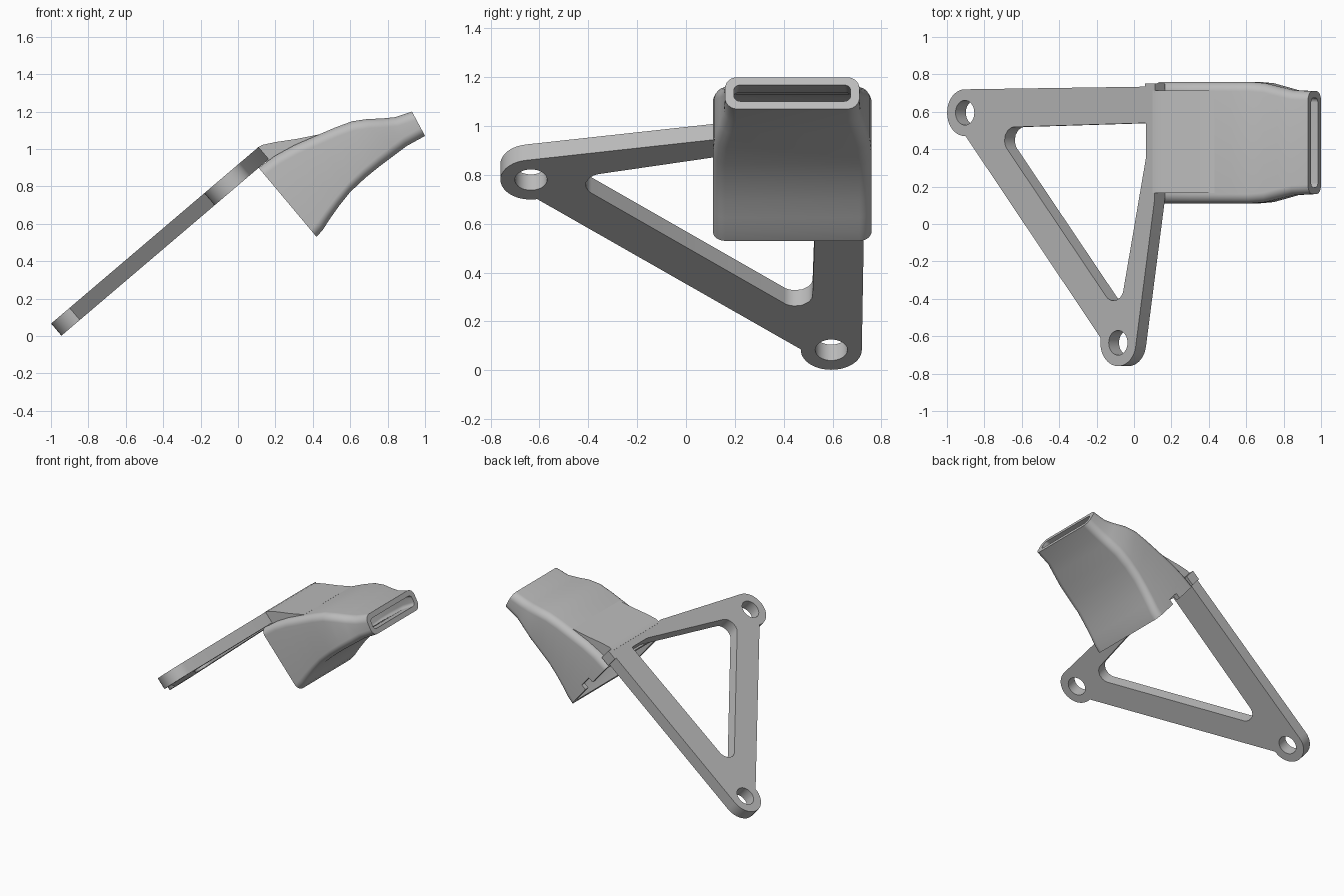
import bpy, bmesh, math
from mathutils import Vector, Matrix

if "Cube" in bpy.data.objects:
    bpy.data.objects.remove(bpy.data.objects["Cube"], do_unlink=True)

grey = bpy.data.materials.new("plain grey")
grey.use_nodes = True
grey.diffuse_color = (0.5, 0.5, 0.5, 1)
grey.node_tree.nodes["Principled BSDF"].inputs["Base Color"].default_value = (0.5, 0.5, 0.5, 1)

TILT = math.radians(40.4)
THICK = 0.085
MID_Y = 0.435
plate_space = Matrix.Translation((-1, 0, 0.066)) @ Matrix.Rotation(-TILT, 4, "Y")


def finish(name, bm, matrix=None):
    bmesh.ops.remove_doubles(bm, verts=bm.verts, dist=1e-5)
    bmesh.ops.recalc_face_normals(bm, faces=bm.faces)
    if matrix:
        bm.transform(matrix)
    mesh = bpy.data.meshes.new(name)
    bm.to_mesh(mesh)
    bm.free()
    obj = bpy.data.objects.new(name, mesh)
    bpy.context.collection.objects.link(obj)
    mesh.materials.append(grey)
    return obj


def smooth(obj):
    bpy.ops.object.select_all(action="DESELECT")
    obj.select_set(True)
    bpy.context.view_layer.objects.active = obj
    bpy.ops.object.shade_smooth_by_angle(angle=math.radians(35))


def arc(centre, radius, start, end, steps):
    angles = [math.radians(start + (end - start) * i / steps) for i in range(steps + 1)]
    return [Vector((centre[0] + radius * math.cos(a), centre[1] + radius * math.sin(a))) for a in angles]


def fillet(corners, steps=8):
    """Round each (x, y, radius) corner of a polygon."""
    out = []
    for i, (x, y, r) in enumerate(corners):
        p = Vector((x, y))
        a = (Vector(corners[i - 1][:2]) - p).normalized()
        b = (Vector(corners[(i + 1) % len(corners)][:2]) - p).normalized()
        half = a.angle(b) / 2
        c = p + (a + b).normalized() * r / math.sin(half)
        s, e = p + a * r / math.tan(half) - c, p + b * r / math.tan(half) - c
        for k in range(steps + 1):
            out.append(c + s.lerp(e, k / steps).normalized() * r)
    return out


def along(x):
    return (x + 1) / math.cos(TILT)


# Mounting plate: filled outline with a triangular window and two bolt holes
lug_a = (along(-0.904), 0.595)
lug_b = (along(-0.085), -0.635)
outline = arc(lug_a, 0.125, 90, 272, 20) + arc(lug_b, 0.125, 168, 352, 20)
outline += [Vector((along(0.11), 0.13)), Vector((along(0.11), 0.735))]
window = fillet([(along(-0.755), 0.515, 0.07), (along(-0.08), -0.49, 0.07),
                 (along(0.065), 0.36, 0.02), (along(0.065), 0.54, 0.01)])
loops = [outline, window] + [arc(c, 0.066, 0, 360, 32)[:-1] for c in (lug_a, lug_b)]

bm = bmesh.new()
edges = []
for loop in loops:
    verts = [bm.verts.new((p.x, p.y, 0)) for p in loop]
    edges += [bm.edges.new((verts[i - 1], verts[i])) for i in range(len(verts))]
bmesh.ops.triangle_fill(bm, edges=edges, use_beauty=True)
ext = bmesh.ops.extrude_face_region(bm, geom=bm.faces[:], use_keep_orig=True)
for v in ext["geom"]:
    if isinstance(v, bmesh.types.BMVert):
        v.co.z = -THICK
smooth(finish("mounting_plate", bm, plate_space))


# Duct: rounded rectangles lofted from the wide inlet to the slot mouth
# top x, top z, bottom x, bottom z, half width
sections = [
    (0.11, 0.90, 0.42, 0.53, 0.325), (0.20, 0.965, 0.455, 0.57, 0.325),
    (0.30, 1.02, 0.49, 0.625, 0.325), (0.42, 1.072, 0.54, 0.695, 0.325),
    (0.52, 1.115, 0.60, 0.77, 0.325), (0.61, 1.148, 0.68, 0.845, 0.325),
    (0.69, 1.16, 0.76, 0.91, 0.318), (0.77, 1.163, 0.84, 0.97, 0.297),
    (0.84, 1.17, 0.90, 1.015, 0.28), (0.93, 1.20, 1.0, 1.07, 0.275)]


def ring(bm, section, inset, radius):
    tx, tz, bx, bz, w = section
    top, bottom = Vector((tx, 0, tz)), Vector((bx, 0, bz))
    mid, up = (top + bottom) / 2, (top - bottom).normalized()
    h, w = (top - bottom).length / 2 - inset, w - inset
    shape = fillet([(w, h, radius), (-w, h, radius), (-w, -h, radius), (w, -h, radius)], 6)
    return [bm.verts.new(mid + up * p.y + Vector((0, MID_Y + p.x, 0))) for p in shape]


bm = bmesh.new()
rings = [ring(bm, s, 0, 0.05) for s in sections]
rings += [ring(bm, s, 0.036, 0.025) for s in reversed(sections)]
for i, r in enumerate(rings):
    prev = rings[i - 1]
    for k in range(len(r)):
        bm.faces.new((prev[k - 1], prev[k], r[k], r[k - 1]))
duct = finish("air_duct", bm)

# Notch in the side wall of the inlet
bm = bmesh.new()
bmesh.ops.create_cube(bm, size=1, matrix=Matrix.Diagonal((0.08, 0.12, 0.09, 1)))
notch = finish("notch_cutter", bm, Matrix.Translation((0.265, 0.76, 0.715)) @ Matrix.Rotation(-TILT, 4, "Y"))
notch.hide_render = True
cut = duct.modifiers.new("notch", "BOOLEAN")
cut.operation, cut.object = "DIFFERENCE", notch
bpy.context.view_layer.objects.active = duct
bpy.ops.object.modifier_apply(modifier="notch")
bpy.data.objects.remove(notch, do_unlink=True)
smooth(duct)

# Wedge blending the plate into the top of the duct
bm = bmesh.new()
profile = [(0.10, 1.005), (0.13, 1.022), (0.20, 1.037), (0.32, 1.055), (0.43, 1.077),
           (0.42, 1.062), (0.30, 1.01), (0.20, 0.955), (0.155, 0.93)]
sides = [[bm.verts.new((x, y, z)) for x, z in profile] for y in (0.165, 0.715)]
for s in sides:
    bm.faces.new(s)
for i in range(len(profile)):
    bm.faces.new((sides[0][i - 1], sides[0][i], sides[1][i], sides[1][i - 1]))
smooth(finish("top_wedge", bm))

# Small locating tab at the plate corner
bm = bmesh.new()
bmesh.ops.create_cube(bm, size=1, matrix=Matrix.Translation((along(0.085), 0.725, -THICK / 2))
                      @ Matrix.Diagonal((0.07, 0.05, THICK, 1)))
finish("corner_tab", bm, plate_space)
